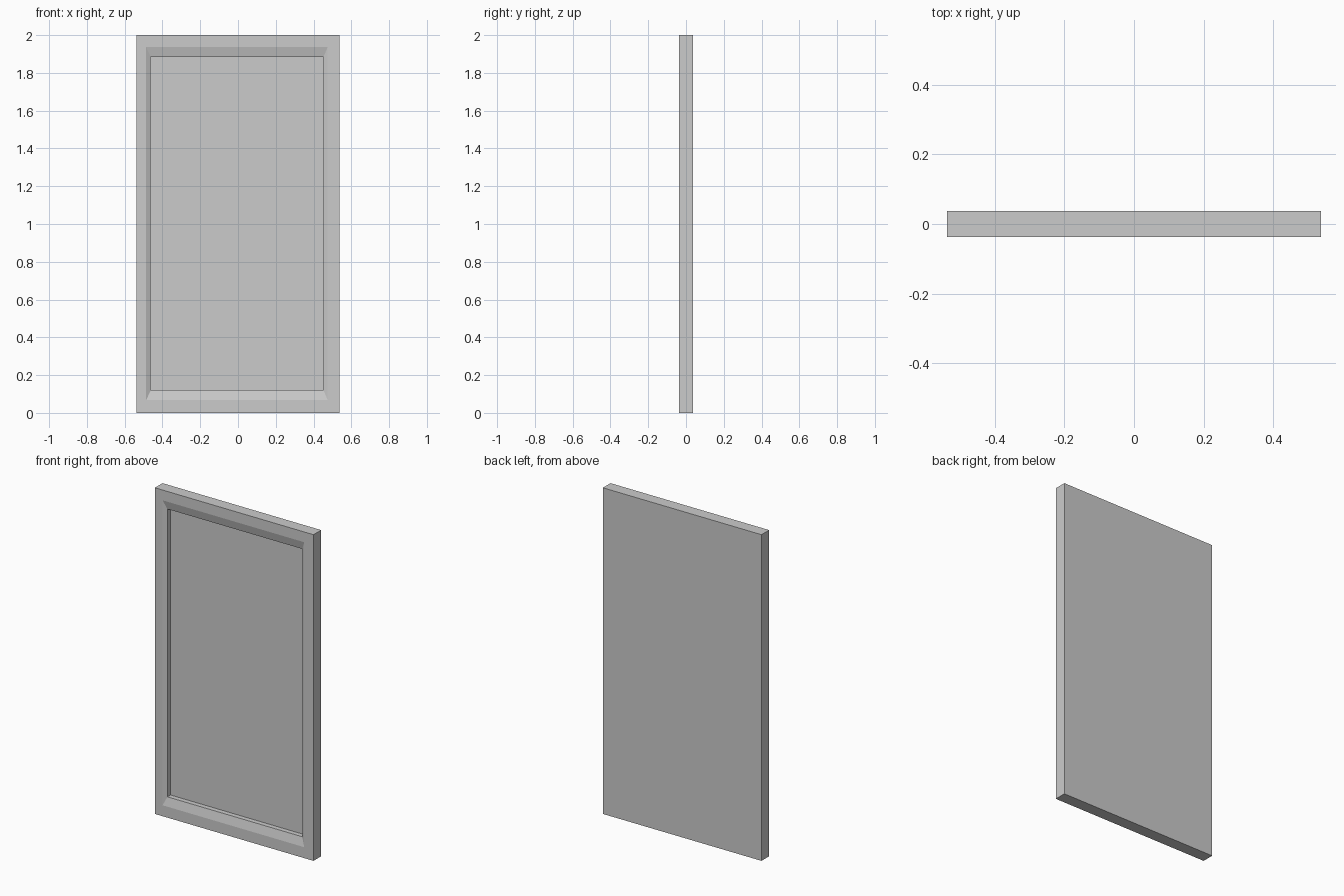
import bpy, bmesh

if "Cube" in bpy.data.objects:
    bpy.data.objects.remove(bpy.data.objects["Cube"])

FRONT, BACK = -0.037, 0.037
bm = bmesh.new()


def ring(x0, x1, z0, z1, y):
    """Rectangular loop of four vertices at depth y."""
    return [bm.verts.new((x, y, z)) for x, z in ((x0, z0), (x1, z0), (x1, z1), (x0, z1))]


# Loops from the back outline, over the front, and down into the recess
loops = [
    ring(-0.538, 0.538, 0.0, 2.0, BACK),               # back outline
    ring(-0.538, 0.538, 0.0, 2.0, FRONT),              # front outline
    ring(-0.486, 0.475, 0.067, 1.937, FRONT),          # chamfer start
    ring(-0.462, 0.453, 0.12, 1.885, FRONT + 0.013),   # chamfer end
    ring(-0.462, 0.453, 0.12, 1.885, FRONT + 0.043),   # sunken panel edge
]
for a, b in zip(loops, loops[1:]):
    for i in range(4):
        j = (i + 1) % 4
        bm.faces.new((a[i], a[j], b[j], b[i]))

# Flat back and sunken panel
bm.faces.new(loops[0])
bm.faces.new(loops[-1])
bmesh.ops.recalc_face_normals(bm, faces=bm.faces)

mesh = bpy.data.meshes.new("framed_panel")
bm.to_mesh(mesh)
bm.free()
bpy.context.collection.objects.link(bpy.data.objects.new("framed_panel", mesh))
